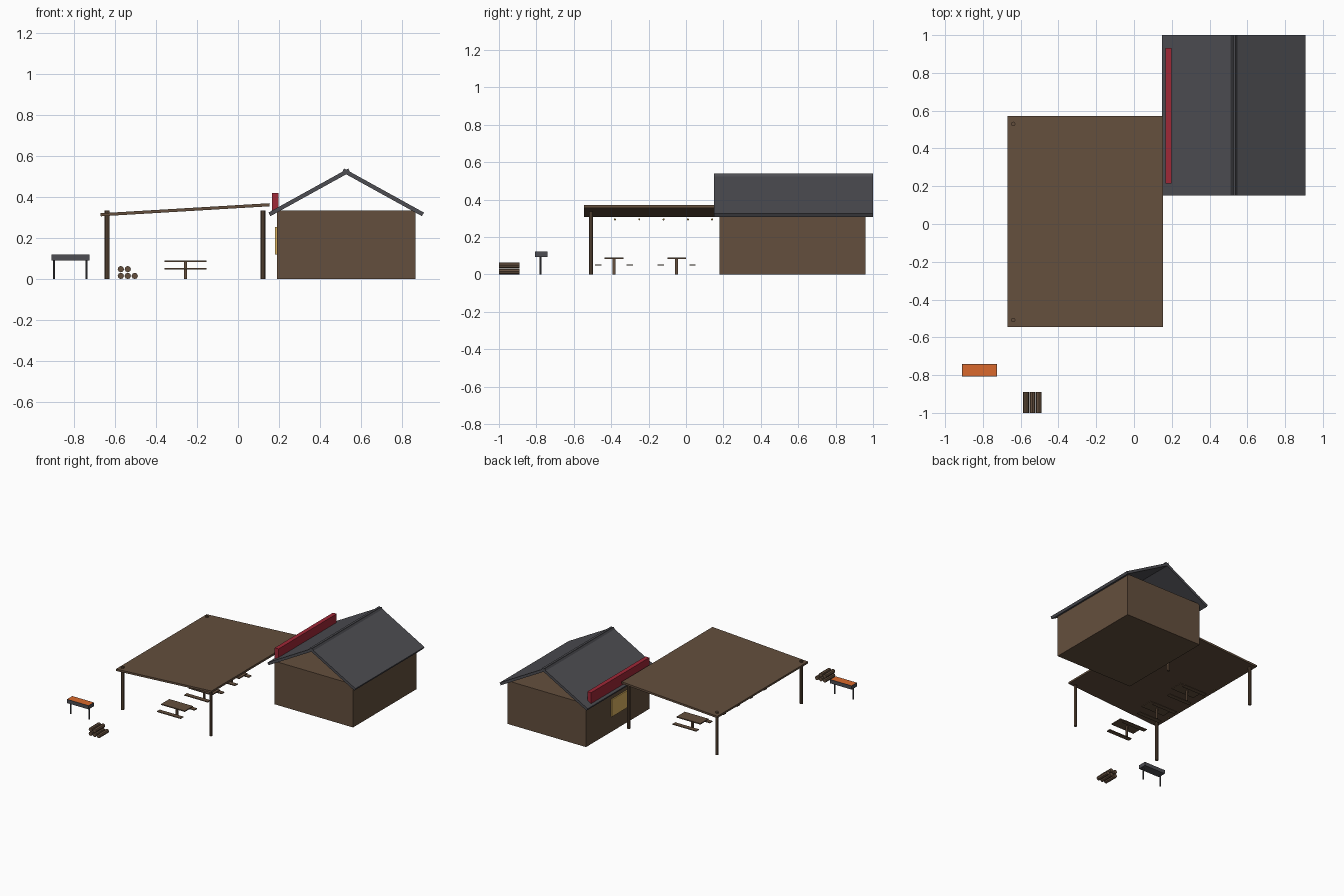
import bpy, bmesh, math
from mathutils import Matrix, Vector

if "Cube" in bpy.data.objects:
    bpy.data.objects.remove(bpy.data.objects["Cube"], do_unlink=True)


def material(name, r, g, b):
    m = bpy.data.materials.new(name)
    m.use_nodes = True
    m.diffuse_color = (r, g, b, 1)
    m.node_tree.nodes["Principled BSDF"].inputs["Base Color"].default_value = (r, g, b, 1)
    return m


wood = material("brown timber", 0.127, 0.078, 0.047)
slate = material("slate grey", 0.074, 0.074, 0.084)
red = material("deep red", 0.35, 0.021, 0.038)
ember = material("ember orange", 0.7, 0.141, 0.025)
glow = material("warm yellow", 0.7, 0.45, 0.12)


def finish(name, bm, *mats):
    mesh = bpy.data.meshes.new(name)
    bm.to_mesh(mesh)
    bm.free()
    for m in mats:
        mesh.materials.append(m)
    ob = bpy.data.objects.new(name, mesh)
    bpy.context.scene.collection.objects.link(ob)
    return ob


def box(name, centre, size, mat, tilt=0):
    """Box turned about the y axis by tilt."""
    bm = bmesh.new()
    bmesh.ops.create_cube(bm, size=1, matrix=Matrix.Diagonal((*size, 1)))
    ob = finish(name, bm, mat)
    ob.location = centre
    ob.rotation_euler.y = tilt
    return ob


def rod(name, centre, radius, length, mat, along_y=False, sides=8):
    bm = bmesh.new()
    bmesh.ops.create_cone(bm, cap_ends=True, segments=sides, radius1=radius,
                          radius2=radius, depth=length)
    ob = finish(name, bm, mat)
    ob.location = centre
    if along_y:
        ob.rotation_euler.x = math.pi / 2
    return ob


# House with open gables and two crossing roof slabs
ridge_x, pitch = 0.528, math.radians(28.9)
box("house_walls", (ridge_x, 0.57, 0.168), (0.676, 0.78, 0.336), wood)
for side, s in (("right", -1), ("left", 1)):
    box("roof_slab_" + side, (ridge_x + s * 0.18, 0.575, 0.424),
        (0.445, 0.85, 0.02), slate, s * pitch)
box("red_fascia_board", (0.182, 0.574, 0.375), (0.033, 0.717, 0.09), red)
box("serving_window", (0.185, 0.552, 0.188), (0.009, 0.205, 0.133), glow)

# Lean-to canopy on four posts
slope = math.atan2(0.049, 0.825)
box("canopy_roof", (-0.258, 0.013, 0.339), (0.826, 1.118, 0.015), wood, -slope)
for x in (-0.639, 0.122):
    for y in (-0.508, 0.53):
        rod("canopy_post", (x, y, 0.168), 0.0115, 0.336, wood)

# String of bulbs below the outer edge
for i in range(8):
    bm = bmesh.new()
    bmesh.ops.create_icosphere(bm, subdivisions=1, radius=0.006)
    bulb = finish("light_bulb", bm, glow)
    bulb.location = (-0.639, -0.38 + i * 0.13, 0.294)

# Picnic tables, each with two benches
for y in (-0.385, -0.05, 0.285):
    x = -0.256
    box("table_top", (x, y, 0.087), (0.204, 0.1, 0.008), wood)
    box("table_leg", (x, y, 0.042), (0.013, 0.015, 0.083), wood)
    for s in (-1, 1):
        box("bench", (x, y + s * 0.085, 0.051), (0.204, 0.034, 0.006), wood)

# Grill: tray with glowing inset top on two legs
bm = bmesh.new()
bmesh.ops.create_cube(bm, size=1, matrix=Matrix.Diagonal((0.186, 0.066, 0.029, 1)))
bm.normal_update()
top = max(bm.faces, key=lambda f: f.calc_center_median().z)
bmesh.ops.inset_individual(bm, faces=[top], thickness=0.004)
top.material_index = 1
grill = finish("grill_tray", bm, slate, ember)
grill.location = (-0.817, -0.774, 0.107)
for x in (-0.898, -0.739):
    rod("grill_leg", (x, -0.777, 0.048), 0.005, 0.096, slate)

# Stacked logs
for row, count in ((0, 3), (1, 2)):
    for i in range(count):
        rod("log", (-0.572 + i * 0.034, -0.945, 0.016 + row * 0.033),
            0.0155, 0.11, wood, along_y=True)
